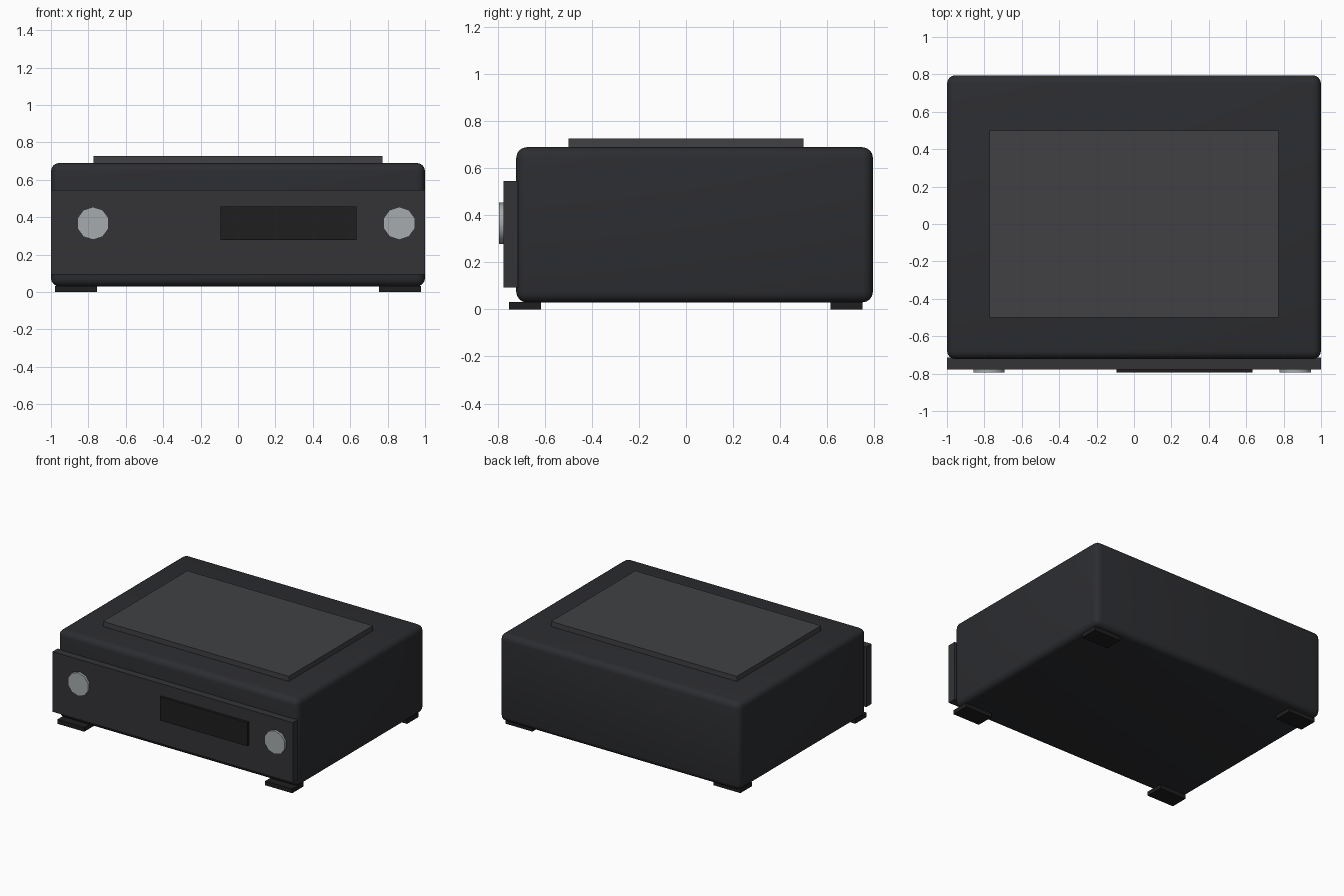
import bpy, math

if "Cube" in bpy.data.objects:
    bpy.data.objects.remove(bpy.data.objects["Cube"])


def material(name, r, g, b):
    m = bpy.data.materials.new(name)
    m.diffuse_color = (r, g, b, 1)
    m.use_nodes = True
    m.node_tree.nodes["Principled BSDF"].inputs["Base Color"].default_value = m.diffuse_color
    return m


case_mat = material("case_charcoal", 0.025, 0.026, 0.030)
panel_mat = material("panel_grey", 0.033, 0.034, 0.037)
black_mat = material("black", 0.013, 0.013, 0.014)
plate_mat = material("plate_grey", 0.052, 0.053, 0.056)
metal_mat = material("knob_metal", 0.38, 0.41, 0.42)


def box(name, x, y, z, mat, bevel=0):
    """Box from (min, max) ranges on each axis, optionally rounded."""
    spans = (x, y, z)
    bpy.ops.mesh.primitive_cube_add(size=1, location=[(a + b) / 2 for a, b in spans])
    ob = bpy.context.object
    ob.name = name
    ob.scale = [b - a for a, b in spans]
    bpy.ops.object.transform_apply(location=False, rotation=False, scale=True)
    ob.data.materials.append(mat)
    if bevel:
        mod = ob.modifiers.new("rounding", 'BEVEL')
        mod.width = bevel
        mod.segments = 4
        bpy.ops.object.modifier_apply(modifier=mod.name)
        bpy.ops.object.shade_smooth_by_angle(angle=math.radians(40))
    return ob


def knob(name, x):
    """Ten-sided disc facing the front, with a vertex at the top."""
    y0, y1 = -0.795, -0.77
    bpy.ops.mesh.primitive_cylinder_add(
        vertices=10, radius=0.088, depth=y1 - y0,
        location=(x, (y0 + y1) / 2, 0.367), rotation=(math.pi / 2, 0, 0))
    ob = bpy.context.object
    ob.name = name
    ob.data.materials.append(metal_mat)
    bpy.ops.object.shade_smooth_by_angle(angle=math.radians(40))


# Rounded case with a raised plate on top
box("case", (-1, 1), (-0.722, 0.795), (0.03, 0.69), case_mat, bevel=0.045)
box("top_plate", (-0.773, 0.773), (-0.5, 0.5), (0.68, 0.728), plate_mat)

# Front panel, display and knobs
box("front_panel", (-1, 1), (-0.777, -0.715), (0.094, 0.546), panel_mat)
box("display", (-0.094, 0.634), (-0.795, -0.77), (0.278, 0.456), black_mat)
knob("left_knob", -0.775)
knob("right_knob", 0.862)

# Four feet
for side, sx in (("left", -1), ("right", 1)):
    for end, y in (("front", (-0.752, -0.617)), ("back", (0.614, 0.75))):
        x = sorted((sx * 0.753, sx * 0.978))
        box(f"{end}_{side}_foot", x, y, (0, 0.032), black_mat)
